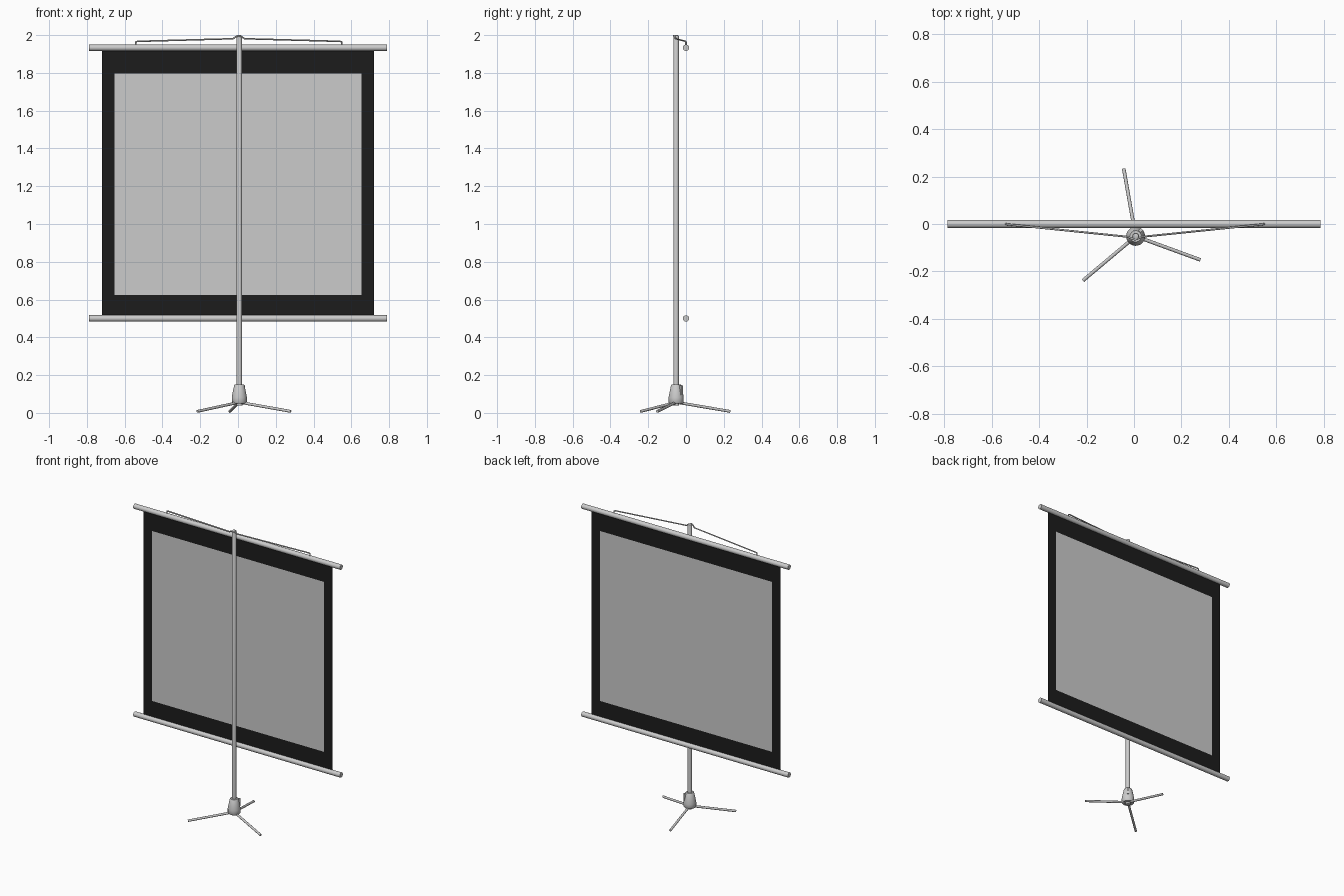
import bpy, bmesh, math
from mathutils import Vector

if "Cube" in bpy.data.objects:
    bpy.data.objects.remove(bpy.data.objects["Cube"])

PX, PY = 0.007, -0.052   # pole axis


def finish(name, bm, smooth=True):
    me = bpy.data.meshes.new(name)
    bmesh.ops.recalc_face_normals(bm, faces=bm.faces)
    bm.to_mesh(me)
    bm.free()
    ob = bpy.data.objects.new(name, me)
    bpy.context.collection.objects.link(ob)
    if smooth:
        bpy.ops.object.select_all(action='DESELECT')
        ob.select_set(True)
        bpy.context.view_layer.objects.active = ob
        bpy.ops.object.shade_smooth_by_angle(angle=math.radians(35))
    return ob


def rod(name, a, b, r, sides=24):
    a, b = Vector(a), Vector(b)
    bm = bmesh.new()
    bmesh.ops.create_cone(bm, cap_ends=True, segments=sides, radius1=r, radius2=r,
                          depth=(b - a).length)
    ob = finish(name, bm)
    ob.location = (a + b) / 2
    ob.rotation_mode = 'QUATERNION'
    ob.rotation_quaternion = (b - a).to_track_quat('Z', 'Y')
    return ob


def lathe(name, profile, sides=32):
    bm = bmesh.new()
    rings = [[bm.verts.new((PX + r * math.cos(2 * math.pi * i / sides),
                            PY + r * math.sin(2 * math.pi * i / sides), z))
              for i in range(sides)] for r, z in profile]
    for lo, hi in zip(rings, rings[1:]):
        for i in range(sides):
            j = (i + 1) % sides
            bm.faces.new((lo[i], lo[j], hi[j], hi[i]))
    bm.faces.new(rings[0])
    bm.faces.new(rings[-1])
    return finish(name, bm)


black = bpy.data.materials.new("black_border")
black.diffuse_color = (0.012, 0.012, 0.012, 1)
black.use_nodes = True
black.node_tree.nodes["Principled BSDF"].inputs["Base Color"].default_value = black.diffuse_color

# Projection sheet and its black border, both paper thin
outer = [(-0.72, 0.505), (0.72, 0.505), (0.72, 1.93), (-0.72, 1.93)]
inner = [(-0.655, 0.625), (0.655, 0.625), (0.655, 1.797), (-0.655, 1.797)]
bm = bmesh.new()
bm.faces.new([bm.verts.new((x, 0, z)) for x, z in inner])
finish("screen_sheet", bm, False)
bm = bmesh.new()
vo = [bm.verts.new((x, 0, z)) for x, z in outer]
vi = [bm.verts.new((x, 0, z)) for x, z in inner]
for i in range(4):
    j = (i + 1) % 4
    bm.faces.new((vo[i], vo[j], vi[j], vi[i]))
finish("screen_border", bm, False).data.materials.append(black)

# Rollers above and below the sheet
for name, z in (("top_roller", 1.933), ("bottom_roller", 0.5)):
    rod(name, (-0.788, 0, z), (0.788, 0, z), 0.017)

# Pole with rounded cap
lathe("pole", [(0.0145, 0.045), (0.0145, 1.992), (0.012, 1.998), (0.007, 2.0)])

# Tripod hub
lathe("tripod_hub", [(0.016, 0.038), (0.016, 0.05), (0.036, 0.05), (0.04, 0.056),
                     (0.04, 0.082), (0.036, 0.105), (0.027, 0.147), (0.024, 0.151)])

# Clamp block on the side of the hub
bm = bmesh.new()
bmesh.ops.create_cube(bm, size=1)
bmesh.ops.scale(bm, vec=(0.022, 0.014, 0.05), verts=bm.verts)
clamp = finish("hub_clamp", bm, False)
a = math.radians(50)
clamp.location = (PX + 0.029 * math.cos(a), PY + 0.029 * math.sin(a), 0.121)
clamp.rotation_euler.z = a

# Three splayed legs
for k, deg in enumerate((100, 220, 340)):
    c, s = math.cos(math.radians(deg)), math.sin(math.radians(deg))
    rod(f"tripod_leg_{k + 1}", (PX + 0.02 * c, PY + 0.02 * s, 0.053),
        (PX + 0.29 * c, PY + 0.29 * s, 0.008), 0.0075, 16)

# Bent wire hanger hooked over the pole
half = [(0.545, 0, 1.945), (0.545, 0, 1.964), (0.535, -0.002, 1.967),
        (0.03, PY - 0.002, 1.981), (0.016, PY - 0.008, 1.992)]
path = [(PX - 0.003 - x, y, z) for x, y, z in half]
path += [(PX - 0.003, PY - 0.014, 1.996)]
path += [(PX - 0.003 + x, y, z) for x, y, z in reversed(half)]
cu = bpy.data.curves.new("wire_hanger", 'CURVE')
cu.dimensions = '3D'
cu.bevel_depth = 0.0042
cu.bevel_resolution = 2
cu.use_fill_caps = True
sp = cu.splines.new('POLY')
sp.points.add(len(path) - 1)
for p, co in zip(sp.points, path):
    p.co = (*co, 1)
bpy.context.collection.objects.link(bpy.data.objects.new("wire_hanger", cu))
